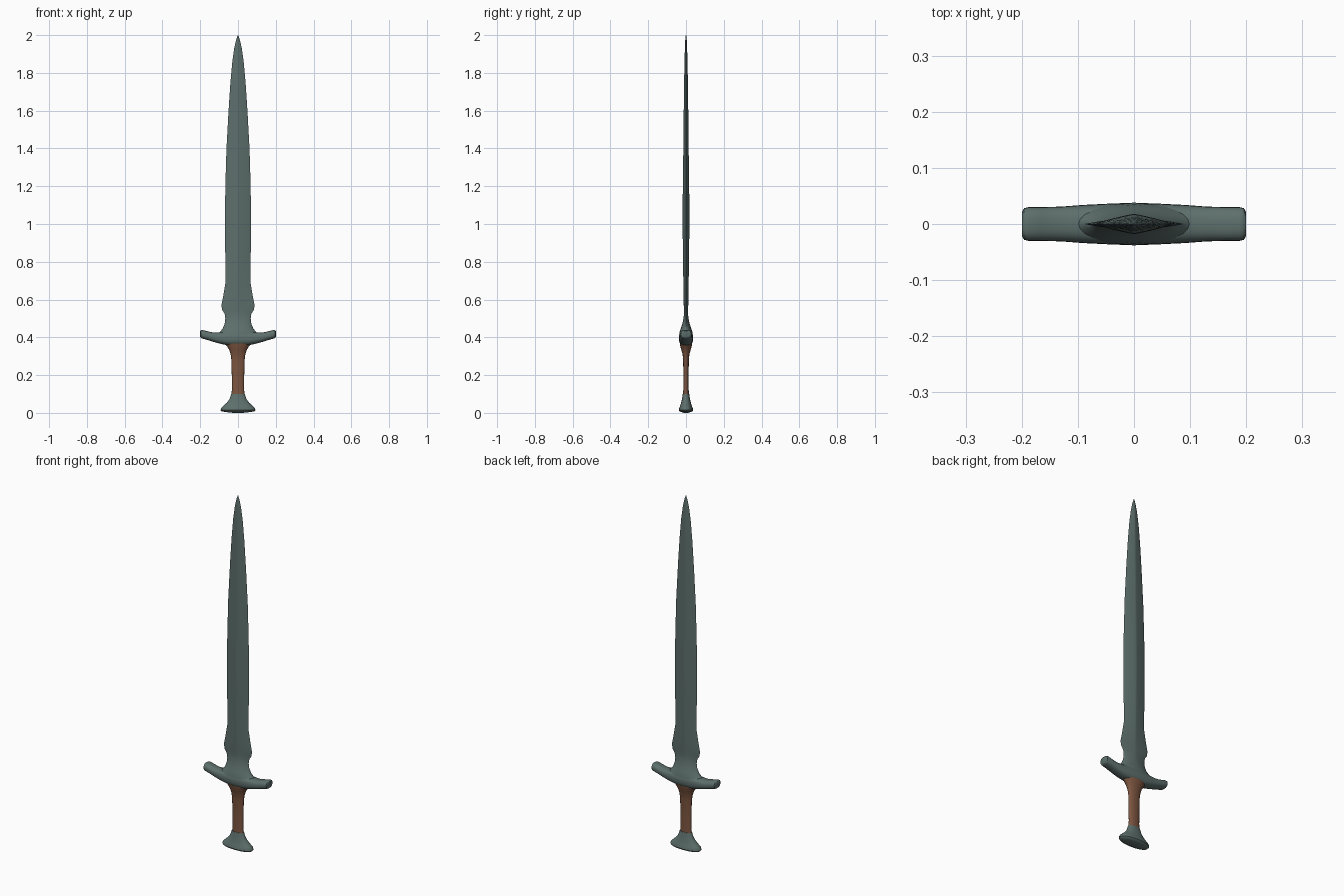
import bpy, bmesh
from math import cos, sin, pi, radians

if "Cube" in bpy.data.objects:
    bpy.data.objects.remove(bpy.data.objects["Cube"])


def material(name, rgb):
    m = bpy.data.materials.new(name)
    m.diffuse_color = (*rgb, 1)
    m.use_nodes = True
    m.node_tree.nodes["Principled BSDF"].inputs["Base Color"].default_value = m.diffuse_color
    return m


def loft(name, rows, mat, axis='Z', segs=24, cap_start=True, cap_end=True):
    """Skin superellipse rings. Row = position, half width, half depth, exponent, offset."""
    bm = bmesh.new()
    rings = []
    for pos, a, b, p, off in rows:
        ring = []
        for i in range(segs):
            t = 2 * pi * i / segs
            c, s = round(cos(t), 9), round(sin(t), 9)
            u = a * (1 if c >= 0 else -1) * abs(c) ** (2 / p)
            v = b * (1 if s >= 0 else -1) * abs(s) ** (2 / p)
            ring.append(bm.verts.new((u, v, pos) if axis == 'Z' else (pos, u, off + v)))
        rings.append(ring)
    for r0, r1 in zip(rings, rings[1:]):
        for i in range(segs):
            j = (i + 1) % segs
            bm.faces.new((r0[i], r0[j], r1[j], r1[i]))
    if cap_start:
        bm.faces.new(rings[0][::-1])
    if cap_end:
        bm.faces.new(rings[-1])
    bmesh.ops.recalc_face_normals(bm, faces=bm.faces)
    me = bpy.data.meshes.new(name)
    bm.to_mesh(me)
    bm.free()
    me.materials.append(mat)
    ob = bpy.data.objects.new(name, me)
    bpy.context.collection.objects.link(ob)
    bpy.ops.object.select_all(action='DESELECT')
    ob.select_set(True)
    bpy.context.view_layer.objects.active = ob
    bpy.ops.object.shade_smooth_by_angle(angle=radians(40))
    return ob


metal = material("dark_metal", (0.11, 0.16, 0.15))
leather = material("brown_leather", (0.20, 0.09, 0.05))

# Blade: flared root, waisted collar, long leaf with a rounded point
profile = [(0.415, .112, .036, 2), (0.428, .097, .034, 2), (0.445, .082, .028, 1.9),
           (0.47, .071, .020, 1.7), (0.50, .067, .013, 1.4), (0.525, .071, .011, 1.2),
           (0.545, .084, .011, 1.15), (0.57, .088, .012, 1.15), (0.62, .078, .013, 1.15),
           (0.69, .066, .014, 1.15), (0.80, .067, .016, 1.15), (1.00, .069, .018, 1.15),
           (1.20, .067, .017, 1.15), (1.40, .061, .014, 1.15), (1.60, .050, .012, 1.15),
           (1.75, .040, .010, 1.15), (1.86, .030, .008, 1.15), (1.93, .020, .006, 1.15),
           (1.975, .010, .004, 1.15), (2.00, .001, .001, 1.15)]
loft("blade", [(*r, 0) for r in profile], metal, cap_start=False)

# Crossguard: upswept bar, half profile mirrored in x: x, half depth, bottom z, top z
half = [(0, .038, .355, .435), (.05, .036, .357, .432), (.09, .034, .365, .427),
        (.13, .031, .376, .425), (.165, .030, .387, .433), (.188, .030, .393, .439),
        (.196, .028, .396, .438), (.20, .021, .402, .434)]
bar = [(-x, d, b, t) for x, d, b, t in half[:0:-1]] + half
loft("crossguard", [(x, d, (t - b) / 2, 2.5, (t + b) / 2) for x, d, b, t in bar],
     metal, axis='X')

# Grip: slim oval handle widening into the guard
grip = [(.09, .035, .016), (.13, .032, .014), (.20, .033, .014), (.28, .035, .015),
        (.31, .039, .018), (.335, .047, .025), (.352, .058, .030), (.368, .070, .033)]
loft("grip", [(z, a, b, 2.1, 0) for z, a, b in grip], leather,
     cap_start=False, cap_end=False)

# Pommel: flared foot with a slightly domed base
pommel = [(0, .025, .010), (.004, .060, .024), (.008, .086, .034), (.014, .092, .038),
          (.026, .090, .036), (.036, .079, .031), (.055, .058, .026), (.075, .044, .021),
          (.100, .036, .017)]
loft("pommel", [(z, a, b, 2.2, 0) for z, a, b in pommel], metal)
